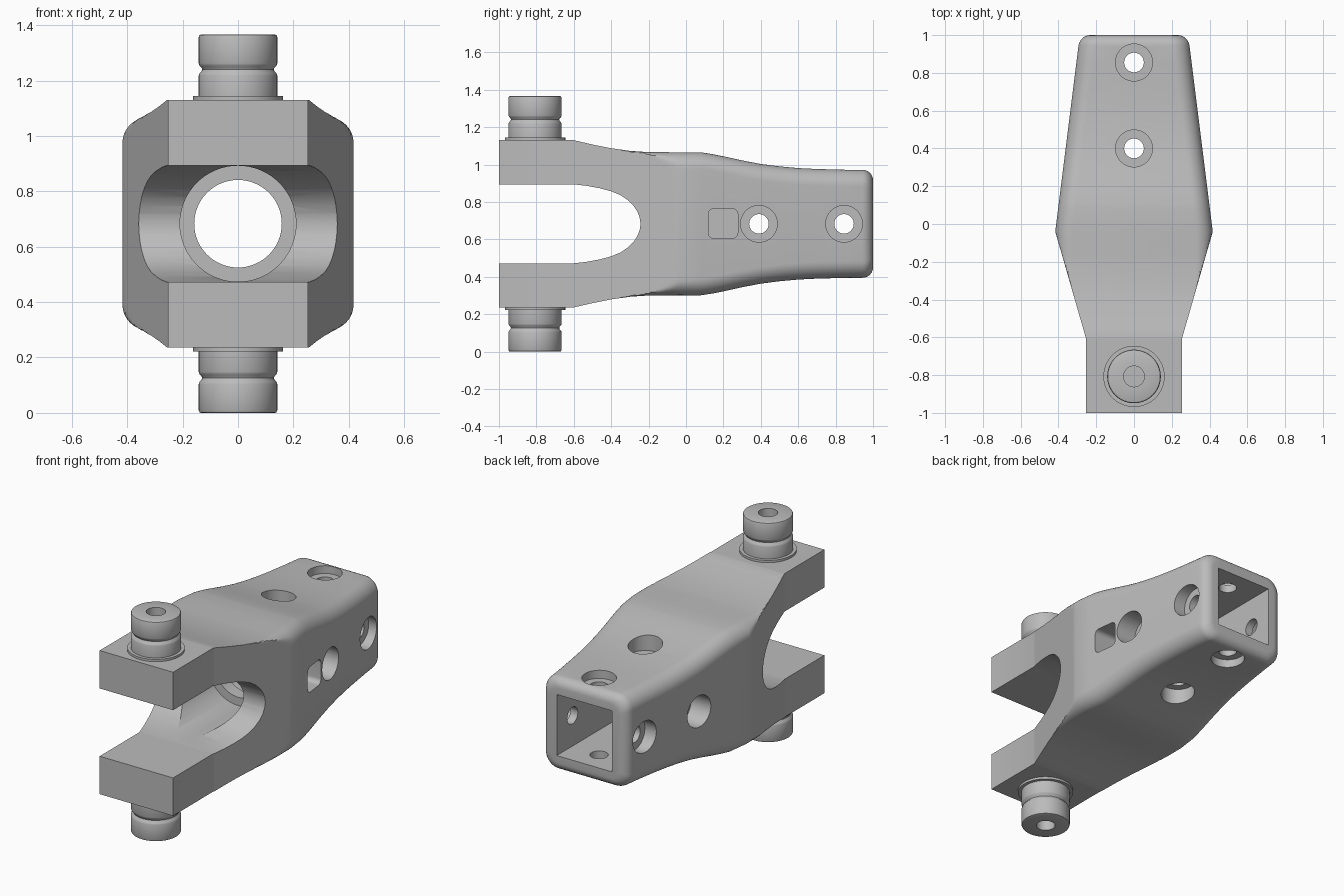
import bpy, bmesh, math
from mathutils import Matrix, Vector

if "Cube" in bpy.data.objects:
    bpy.data.objects.remove(bpy.data.objects["Cube"], do_unlink=True)

ZC = 0.683        # height of the long axis
WIDE = 0.417      # half width at the waist
WAIST = -0.04

grey = bpy.data.materials.new("metal_grey")
grey.use_nodes = True
grey.diffuse_color = (0.5, 0.5, 0.5, 1)
grey.node_tree.nodes["Principled BSDF"].inputs["Base Color"].default_value = (0.5, 0.5, 0.5, 1)


def make(name, bm):
    bmesh.ops.recalc_face_normals(bm, faces=bm.faces)
    mesh = bpy.data.meshes.new(name)
    bm.to_mesh(mesh)
    bm.free()
    mesh.materials.append(grey)
    ob = bpy.data.objects.new(name, mesh)
    bpy.context.scene.collection.objects.link(ob)
    return ob


def skin(name, rings):
    """Join equal rings of points into a capped solid."""
    bm = bmesh.new()
    rows = [[bm.verts.new(p) for p in ring] for ring in rings]
    n = len(rows[0])
    for a, b in zip(rows, rows[1:]):
        for i in range(n):
            j = (i + 1) % n
            bm.faces.new((a[i], a[j], b[j], b[i]))
    bm.faces.new(rows[0])
    bm.faces.new(rows[-1])
    return make(name, bm)


def smooth(ob, angle):
    bpy.ops.object.select_all(action='DESELECT')
    ob.select_set(True)
    bpy.context.view_layer.objects.active = ob
    bpy.ops.object.shade_smooth_by_angle(angle=math.radians(angle))


def interp(table, y):
    for (a, va), (b, vb) in zip(table, table[1:]):
        if y <= b:
            return va + (vb - va) * (y - a) / (b - a)
    return table[-1][1]


def rounded(w, h, r, steps=8):
    """Rounded rectangle outline with half sizes w and h."""
    pts = []
    for k, (sx, sy) in enumerate(((1, 1), (-1, 1), (-1, -1), (1, -1))):
        for i in range(steps + 1):
            t = math.radians(90) * (k + i / steps)
            pts.append((sx * (w - r) + r * math.cos(t), sy * (h - r) + r * math.sin(t)))
    return pts


# Body: rounded sections along y, trimmed to flat tapering sides at the front
half_height = [(-1, .447), (-.6, .447), (-.5, .424), (-.4, .404), (-.3, .39), (-.2, .383),
               (.08, .382), (.14, .373), (.2, .361), (.3, .339), (.4, .32), (.5, .307),
               (.6, .298), (.7, .293), (.85, .289), (1, .288)]
half_width = [(-1, .253), (-.61, .253), (WAIST, WIDE), (1, .287)]
END = 0.055
stations = [(y, 0) for y in (-1, -.61, -.6, -.55, -.5, -.45, -.4, -.35, -.3, -.25, -.22, -.19,
                             -.16, -.13, -.1, -.07, WAIST, .08, .11, .14, .17, .2, .25, .3,
                             .35, .4, .45, .5, .6, .7, .85)]
for i in range(7):
    t = math.radians(15 * i)
    stations.append((1 - END + END * math.sin(t), END * (1 - math.cos(t))))
rings = []
for y, shrink in stations:
    w, h = interp(half_width, y), interp(half_height, y)
    outer = WIDE if y < WAIST else w
    outline = rounded(outer - shrink, h - shrink, .09 - .5 * shrink, 12)
    rings.append([(max(-w, min(w, x)), y, ZC + z) for x, z in outline])
body = skin("yoke_body", rings)

cutters = []


def prism(name, outline, axis, start, end):
    """Extrude a 2D outline along x, y or z."""
    place = {'x': lambda u, v, d: (d, u, v), 'y': lambda u, v, d: (u, d, v),
             'z': lambda u, v, d: (u, v, d)}[axis]
    ob = skin(name, [[place(u, v, d) for u, v in outline] for d in (start, end)])
    cutters.append(ob)


def round_cut(name, u, v, r, axis, start, end, n=48):
    ring = [(u + r * math.cos(2 * math.pi * i / n), v + r * math.sin(2 * math.pi * i / n))
            for i in range(n)]
    prism(name, ring, axis, start, end)


# Fork slot
arch = [(-1.1, .211), (-.6, .211), (-.53, .203), (-.46, .19), (-.4, .174), (-.35, .153),
        (-.31, .126), (-.28, .096), (-.26, .065), (-.248, .034)]
slot = [(y, ZC + z) for y, z in arch] + [(-.243, ZC)] + [(y, ZC - z) for y, z in reversed(arch)]
prism("slot_cutter", slot, 'x', -.6, .6)

# Bore behind the slot, neck, and square socket at the rear
round_cut("bore_cutter", 0, ZC, .2095, 'y', -.62, 0, 64)
round_cut("neck_cutter", 0, ZC, .158, 'y', -.1, .2, 64)
prism("socket_cutter", [(sx * .19, ZC + sz * .19) for sx, sz in
                        ((1, 1), (-1, 1), (-1, -1), (1, -1))], 'y', .08, 1.1)

# Counterbored bolt holes through all four walls
for y in (.39, .845):
    round_cut("side_hole_cutter", y, ZC, .052, 'x', -.6, .6)
    round_cut("top_hole_cutter", 0, y + .01, .052, 'z', ZC - .6, ZC + .6)
    for s in (-1, 1):
        round_cut("side_counterbore_cutter", y, ZC, .098, 'x', s * .24, s * .6)
        round_cut("top_counterbore_cutter", 0, y + .01, .098, 'z', ZC + s * .24, ZC + s * .6)

# Rounded square recess on the left side
prism("recess_cutter", [(.198 + u, ZC + .002 + v) for u, v in rounded(.079, .079, .03)],
      'x', .235, .6)

for cutter in cutters:
    mod = body.modifiers.new(cutter.name, 'BOOLEAN')
    mod.operation = 'DIFFERENCE'
    mod.solver = 'EXACT'
    mod.object = cutter
    cutter.hide_render = True
bpy.context.view_layer.update()
result = bpy.data.meshes.new_from_object(body.evaluated_get(bpy.context.evaluated_depsgraph_get()))
body.modifiers.clear()
body.data = result
for cutter in cutters:
    bpy.data.objects.remove(cutter, do_unlink=True)
smooth(body, 25)

# Pivot pins: lathed with collar, groove and centre hole
profile = [(0, -.02), (.162, -.02), (.162, .014), (.142, .014), (.142, .088), (.139, .096),
           (.132, .103), (.129, .11), (.132, .117), (.139, .124), (.142, .132), (.142, .227),
           (.139, .234), (.132, .237), (.055, .237), (.055, .14), (0, .14)]
for name, s in (("upper_pin", 1), ("lower_pin", -1)):
    bm = bmesh.new()
    verts = [bm.verts.new((r, 0, z)) for r, z in profile]
    edges = [bm.edges.new(pair) for pair in zip(verts, verts[1:])]
    bmesh.ops.spin(bm, geom=verts + edges, axis=(0, 0, 1), cent=(0, 0, 0),
                   angle=2 * math.pi, steps=64, use_duplicate=False)
    bmesh.ops.remove_doubles(bm, verts=bm.verts, dist=1e-5)
    bm.transform(Matrix.Translation(Vector((0, -.807, ZC + s * .447)))
                 @ Matrix.Diagonal((1, 1, s, 1)))
    smooth(make(name, bm), 35)
